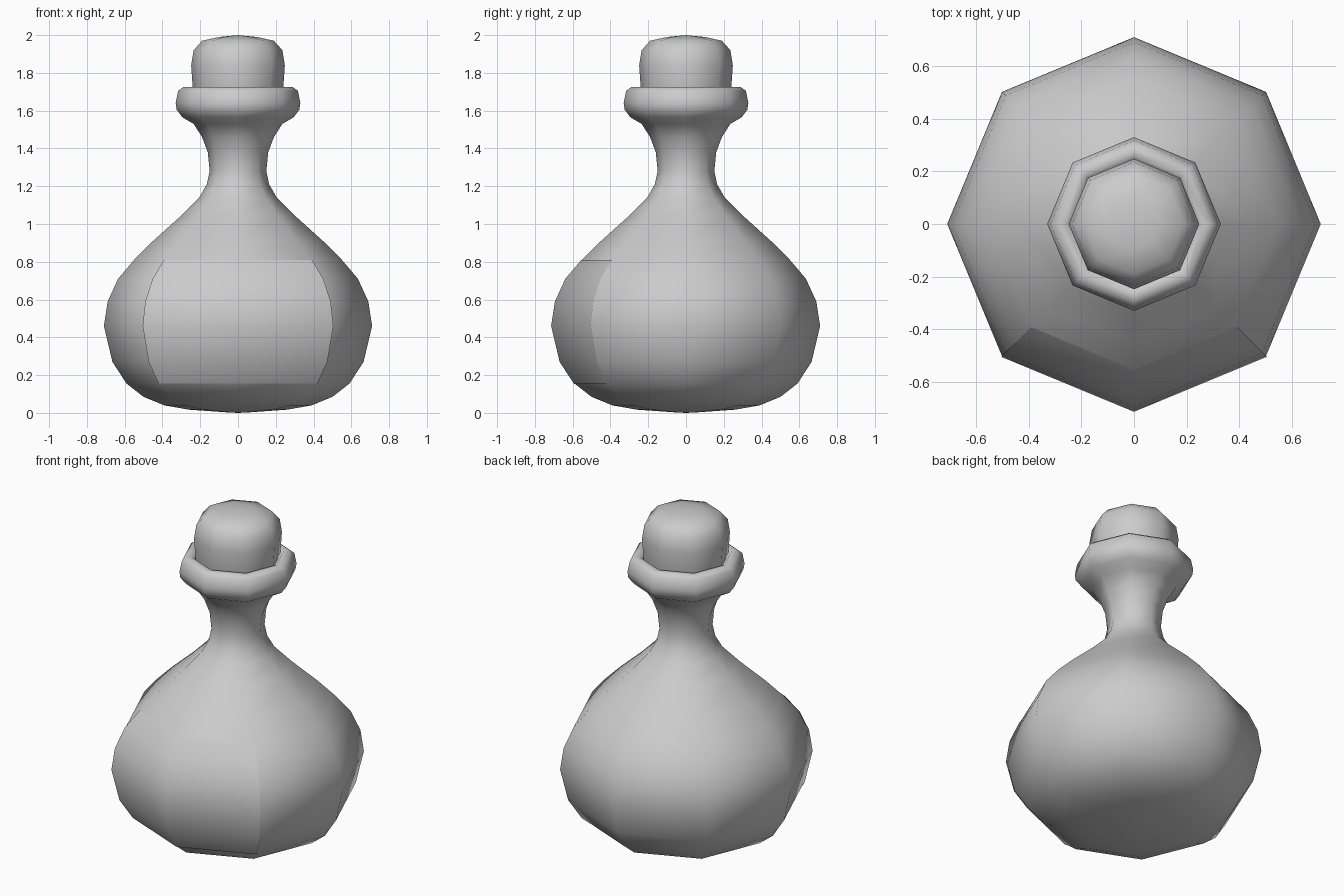
import bpy, bmesh
from math import cos, sin, pi, radians

if "Cube" in bpy.data.objects:
    bpy.data.objects.remove(bpy.data.objects["Cube"])

SIDES = 8


def lathe(name, profile, first=0, count=SIDES, angle=60):
    """Sweep an (r, z) profile around z in 45 degree steps."""
    bm = bmesh.new()
    closed = count == SIDES
    cols = count if closed else count + 1
    rings = []
    for r, z in profile:
        if r == 0:
            rings.append([bm.verts.new((0, 0, z))] * cols)
        else:
            rings.append([bm.verts.new((r * cos((first + i) * 2 * pi / SIDES),
                                        r * sin((first + i) * 2 * pi / SIDES), z))
                          for i in range(cols)])
    for lo, hi in zip(rings, rings[1:]):
        for i in range(count):
            j = (i + 1) % cols
            corners = list(dict.fromkeys((lo[i], lo[j], hi[j], hi[i])))
            bm.faces.new(corners)
    mesh = bpy.data.meshes.new(name)
    bm.to_mesh(mesh)
    bm.free()
    obj = bpy.data.objects.new(name, mesh)
    bpy.context.collection.objects.link(obj)
    bpy.context.view_layer.objects.active = obj
    obj.select_set(True)
    bpy.ops.object.shade_smooth_by_angle(angle=radians(angle))
    obj.select_set(False)
    return obj


# Round belly, also used by the label
belly = [(0.59, 0.155), (0.665, 0.27), (0.71, 0.46), (0.69, 0.59),
         (0.635, 0.71), (0.55, 0.81)]

# Bottle with neck and rolled lip
base = [(0, 0), (0.06, 0.003), (0.26, 0.017), (0.39, 0.04), (0.50, 0.085)]
neck = [(0.45, 0.91), (0.30, 1.045), (0.205, 1.14), (0.165, 1.21),
        (0.15, 1.28), (0.16, 1.38), (0.19, 1.46), (0.235, 1.53)]
lip = [(0.295, 1.565), (0.325, 1.605), (0.33, 1.64), (0.317, 1.705),
       (0.29, 1.725), (0.26, 1.725), (0.235, 1.70), (0.225, 1.62)]
lathe("bottle", base + belly + neck + lip)

# Label wrapped over the two front faces
lathe("label", [(r + 0.004, z) for r, z in belly], first=5, count=2)

# Stopper
lathe("stopper", [(0, 1.62), (0.225, 1.62), (0.24, 1.725), (0.248, 1.84),
                  (0.235, 1.92), (0.19, 1.97), (0.10, 1.99), (0, 2.0)])
